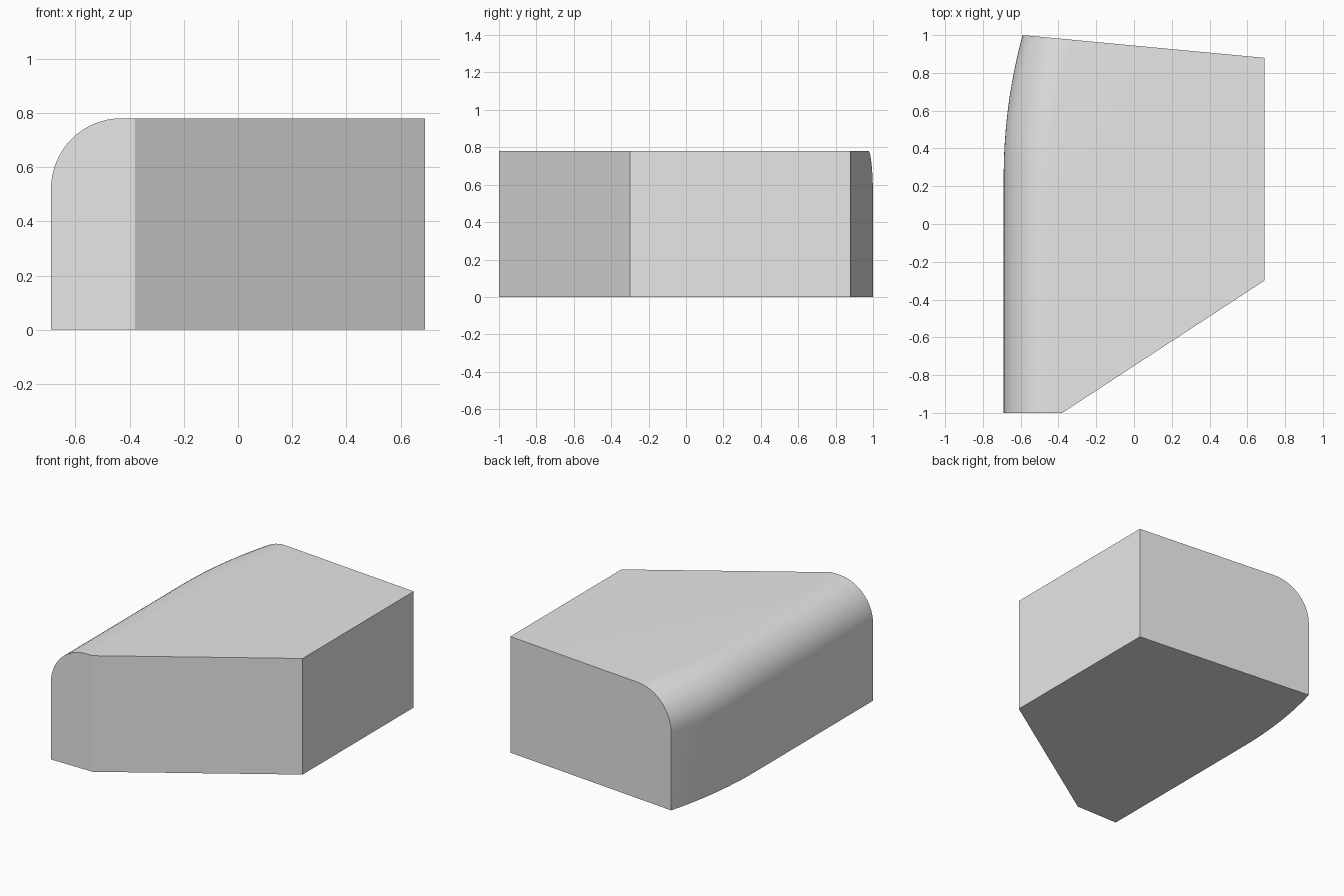
import bpy, bmesh
from math import sin, cos, asin, pi, radians

cube = bpy.data.objects.get("Cube")
if cube:
    bpy.data.objects.remove(cube)

HEIGHT, FILLET = 0.78, 0.26
LEFT, RIGHT = -0.69, 0.69
BEND_Y, BEND_R = 0.25, 2.86      # where the long side starts to curve, and its radius
FILLET_STEPS, BEND_STEPS = 16, 12


def back_y(x):
    """Slanted back wall."""
    return 1 - 0.094 * (x + 0.59)


def outline(inset):
    """Plan outline with the curved long side moved inward."""
    radius = BEND_R - inset
    centre = LEFT + BEND_R
    end = 0.2
    for _ in range(12):          # meet the back wall
        end = asin((back_y(centre - radius * cos(end)) - BEND_Y) / radius)
    side = [(LEFT + inset, -1)]
    for i in range(BEND_STEPS + 1):
        t = end * i / BEND_STEPS
        side.append((centre - radius * cos(t), BEND_Y + radius * sin(t)))
    return side + [(RIGHT, back_y(RIGHT)), (RIGHT, -0.3), (-0.38, -1)]


# Layers from the floor up through the rounded top edge
layers = [(0, 0)]
for i in range(FILLET_STEPS + 1):
    a = pi / 2 * i / FILLET_STEPS
    layers.append((FILLET * (1 - cos(a)), HEIGHT - FILLET + FILLET * sin(a)))

bm = bmesh.new()
rings = [[bm.verts.new((x, y, z)) for x, y in outline(d)] for d, z in layers]
for low, high in zip(rings, rings[1:]):
    for i in range(len(low)):
        j = (i + 1) % len(low)
        bm.faces.new((low[i], low[j], high[j], high[i]))
bm.faces.new(rings[0])
bm.faces.new(rings[-1])
bmesh.ops.recalc_face_normals(bm, faces=bm.faces)

mesh = bpy.data.meshes.new("rounded_block")
bm.to_mesh(mesh)
bm.free()
block = bpy.data.objects.new("rounded_block", mesh)
bpy.context.collection.objects.link(block)

# Single light grey colour
grey = bpy.data.materials.new("light_grey")
grey.use_nodes = True
colour = (0.8, 0.8, 0.8, 1)
grey.diffuse_color = colour
grey.node_tree.nodes["Principled BSDF"].inputs["Base Color"].default_value = colour
mesh.materials.append(grey)

# Smooth the curves, keep the corners crisp
bpy.ops.object.select_all(action="DESELECT")
block.select_set(True)
bpy.context.view_layer.objects.active = block
bpy.ops.object.shade_smooth_by_angle(angle=radians(20))
